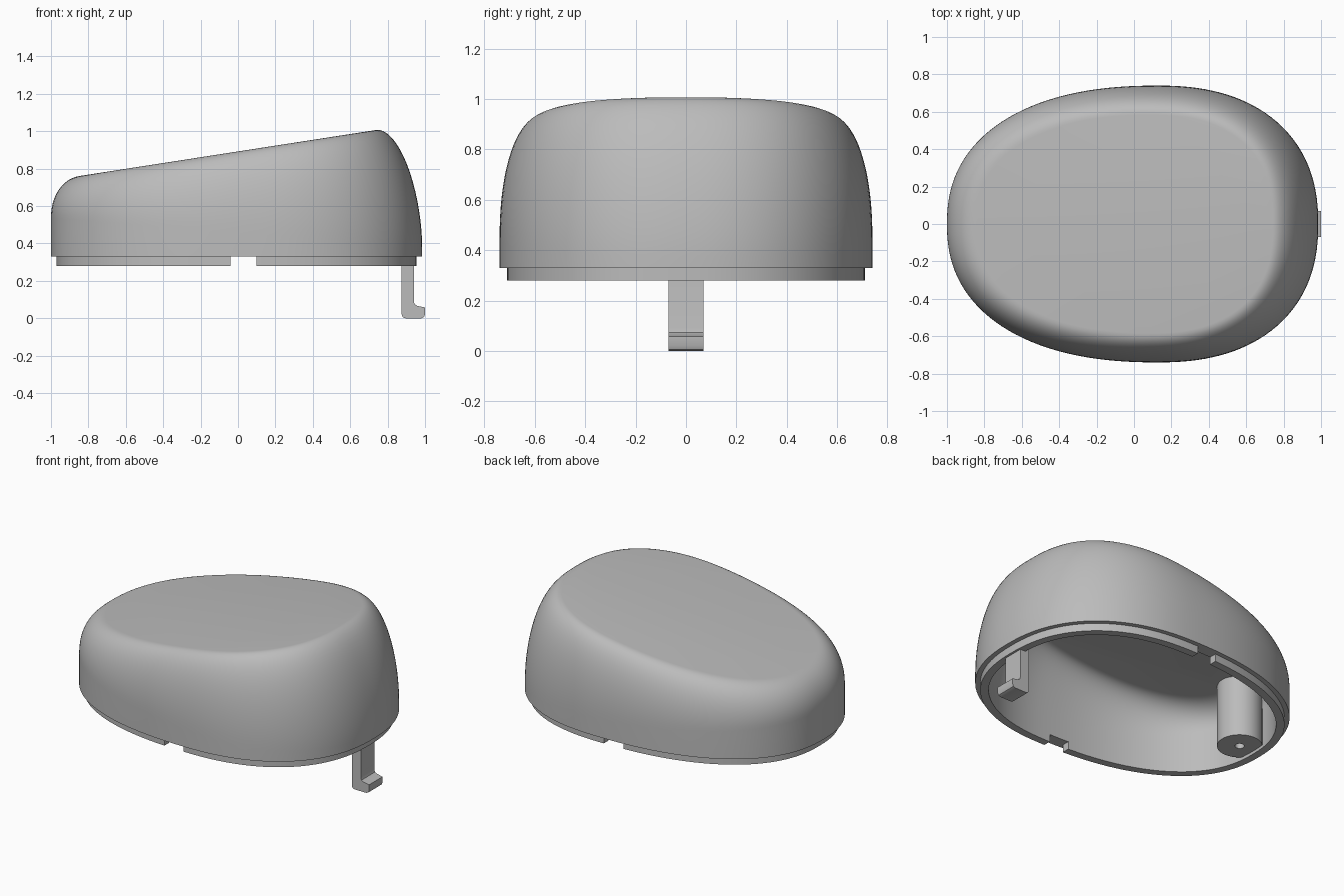
import bpy
import bmesh
from math import sin, cos, pi, copysign, radians
from mathutils import Vector

if "Cube" in bpy.data.objects:
    bpy.data.objects.remove(bpy.data.objects["Cube"])

SEGMENTS = 128
ROUND_STEPS = 18
RIM_Z = 0.33
LIP_Z = 0.28
WALL = 0.08

grey = bpy.data.materials.new("plain grey")
grey.use_nodes = True
grey.diffuse_color = (0.5, 0.5, 0.5, 1)
grey.node_tree.nodes["Principled BSDF"].inputs["Base Color"].default_value = (0.5, 0.5, 0.5, 1)


def top_plane(x):
    return 0.892 + 0.155 * x


def power(v, e):
    return copysign(abs(v) ** e, v)


# Egg-shaped plan outline and its outward normals
def egg(t):
    e = 2 / 2.3
    reach = 0.855 if cos(t) > 0 else 1.13
    return Vector((0.13 + reach * power(cos(t), e), 0.74 * power(sin(t), e)))


outline = [egg(2 * pi * i / SEGMENTS) for i in range(SEGMENTS)]
normals = []
for i in range(SEGMENTS):
    d = (outline[(i + 1) % SEGMENTS] - outline[i - 1]).normalized()
    normals.append(Vector((d.y, -d.x)))


def flat_ring(inset, z):
    return [(p.x - n.x * inset, p.y - n.y * inset, z) for p, n in zip(outline, normals)]


# Ring on the rounded shoulder, from the wall (angle 0) to the flat top (angle 90)
def shoulder_ring(angle, wall):
    ring = []
    for p, n in zip(outline, normals):
        right = max(0, p.x)
        e = 2 / (2.15 - 0.4 * right ** 2)
        depth = 0.155 + 0.09 * right ** 2
        height = 0.2 + 0.235 * (p.x + 1) - wall
        q = p - n * (wall + depth * (1 - max(0, cos(angle)) ** e))
        z = top_plane(q.x) - wall - height * (1 - sin(angle) ** e)
        ring.append((q.x, q.y, max(z, RIM_Z + 0.004)))
    return ring


def loft(bm, rings, caps=False, loop=False):
    rows = [[bm.verts.new(co) for co in ring] for ring in rings]
    pairs = list(zip(rows, rows[1:]))
    if loop:
        pairs.append((rows[-1], rows[0]))
    for a, b in pairs:
        for i in range(len(a)):
            j = (i + 1) % len(a)
            bm.faces.new((a[i], a[j], b[j], b[i]))
    if caps:
        bm.faces.new(rows[0])
        bm.faces.new(rows[-1])


def finish(name, bm, smooth=30):
    bmesh.ops.recalc_face_normals(bm, faces=bm.faces[:])
    mesh = bpy.data.meshes.new(name)
    bm.to_mesh(mesh)
    bm.free()
    mesh.materials.append(grey)
    obj = bpy.data.objects.new(name, mesh)
    bpy.context.collection.objects.link(obj)
    bpy.ops.object.select_all(action='DESELECT')
    obj.select_set(True)
    bpy.context.view_layer.objects.active = obj
    bpy.ops.object.shade_smooth_by_angle(angle=radians(smooth))
    return obj


# Hollow shell: inner ceiling, inner wall, rim, outer wall, sloped top
angles = [pi / 2 * k / ROUND_STEPS for k in range(ROUND_STEPS + 1)]
bm = bmesh.new()
loft(bm, [shoulder_ring(a, WALL) for a in reversed(angles)]
     + [flat_ring(WALL, RIM_Z), flat_ring(0, RIM_Z)]
     + [shoulder_ring(a, 0) for a in angles], caps=True)
finish("shell", bm)

# Locating lip in two halves with a gap at the front and back
for name, x, direction in (("lip_left", 0.10, -1), ("lip_right", -0.04, 1)):
    bm = bmesh.new()
    loft(bm, [flat_ring(0.03, RIM_Z), flat_ring(0.03, LIP_Z),
              flat_ring(WALL, LIP_Z), flat_ring(WALL, RIM_Z)], loop=True)
    bmesh.ops.bisect_plane(bm, geom=bm.verts[:] + bm.edges[:] + bm.faces[:],
                           plane_co=(x, 0, 0), plane_no=(direction, 0, 0), clear_outer=True)
    bmesh.ops.holes_fill(bm, edges=[e for e in bm.edges if e.is_boundary], sides=4)
    finish(name, bm)


# Screw boss with a blind hole, rising to the sloped ceiling
def circle(radius, z=None):
    ring = []
    for i in range(48):
        t = 2 * pi * i / 48
        x = -0.82 + radius * cos(t)
        ring.append((x, radius * sin(t), top_plane(x) - 0.075 if z is None else z))
    return ring


bm = bmesh.new()
loft(bm, [circle(0.135), circle(0.135, 0.3), circle(0.028, 0.3), circle(0.028, 0.5)], caps=True)
finish("screw_boss", bm)

# Snap hook with an outward foot
profile = [(0.875, 0.5), (0.875, 0.02), (0.881, 0.006), (0.895, 0), (0.98, 0),
           (0.994, 0.006), (1, 0.02), (1, 0.058), (0.96, 0.066), (0.945, 0.074),
           (0.94, 0.09), (0.94, 0.5)]
bm = bmesh.new()
loft(bm, [[(x, y, z) for x, z in profile] for y in (-0.07, 0.07)], caps=True)
finish("snap_hook", bm)
